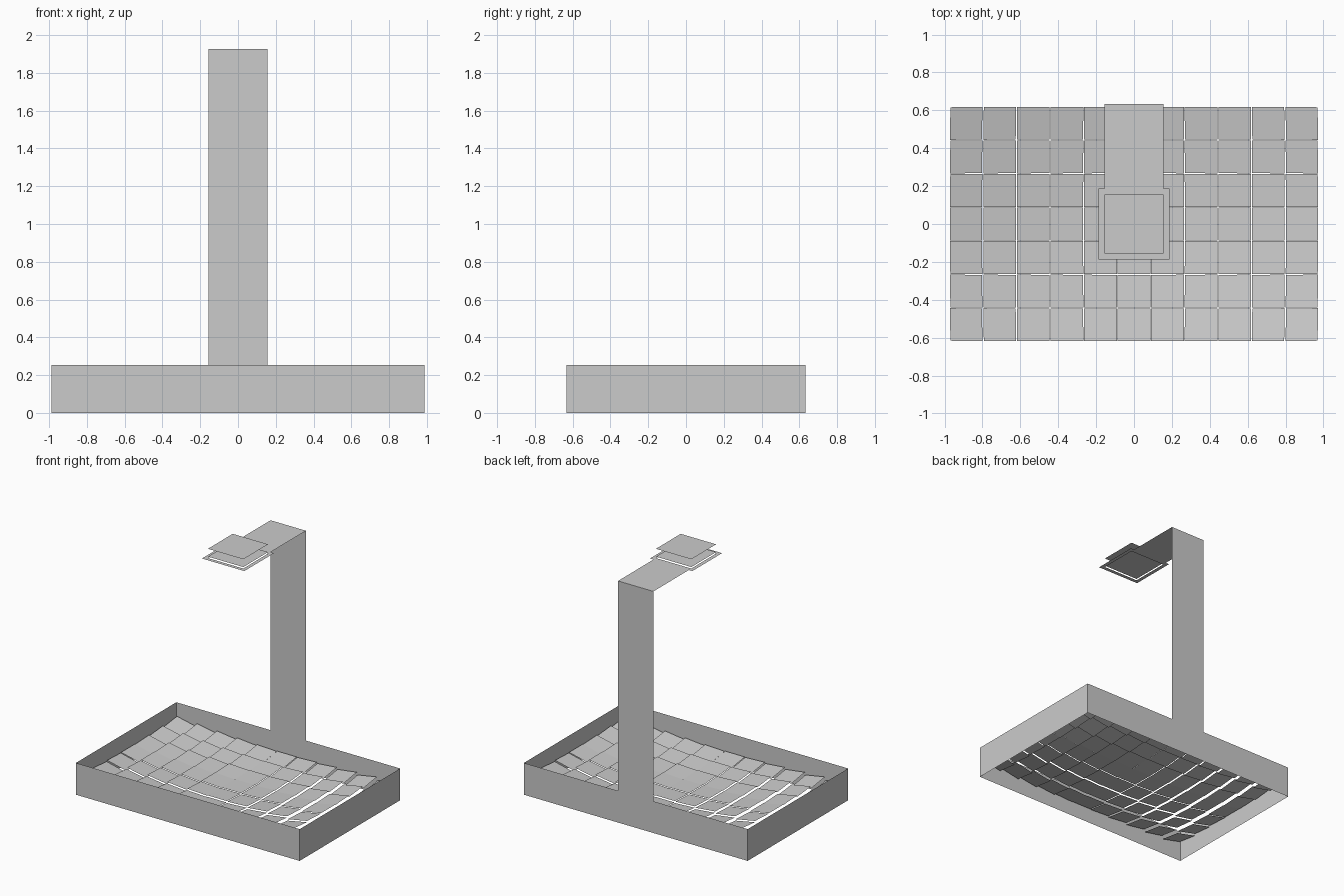
import bpy
import bmesh
from mathutils import Vector

if "Cube" in bpy.data.objects:
    bpy.data.objects.remove(bpy.data.objects["Cube"])

UP = Vector((0, 0, 1))


def mesh_object(name, quads):
    bm = bmesh.new()
    for quad in quads:
        bm.faces.new([bm.verts.new(p) for p in quad])
    bmesh.ops.remove_doubles(bm, verts=bm.verts, dist=1e-5)
    mesh = bpy.data.meshes.new(name)
    bm.to_mesh(mesh)
    bm.free()
    obj = bpy.data.objects.new(name, mesh)
    bpy.context.collection.objects.link(obj)
    return obj


def square(r, z):
    return [Vector(p) for p in ((-r, -r, z), (r, -r, z), (r, r, z), (-r, r, z))]


W, D, H = 0.987, 0.633, 0.253      # frame half width, half depth, height
TOP, ARM = 1.926, 0.156            # arm height and half width
RING = 0.187

# Open box frame made of four thin walls
corners = [(-W, -D), (W, -D), (W, D), (-W, D)]
walls = []
for i in range(4):
    a, b = corners[i], corners[(i + 1) % 4]
    walls.append([(*a, 0), (*b, 0), (*b, H), (*a, H)])
mesh_object("frame_walls", walls)

# Upright panel and arm reaching over the mirrors
mesh_object("upright_panel", [[(ARM, D, H), (-ARM, D, H), (-ARM, D, TOP), (ARM, D, TOP)]])
mesh_object("overhead_arm", [[(-ARM, RING, TOP), (ARM, RING, TOP), (ARM, D, TOP), (-ARM, D, TOP)]])

# Receiver: square ring with two stacked plates
outer, inner = square(RING, TOP), square(ARM, TOP)
mesh_object("receiver_ring", [[outer[i], outer[(i + 1) % 4], inner[(i + 1) % 4], inner[i]]
                              for i in range(4)])
mesh_object("receiver_plate", [square(ARM, TOP + 0.012)])
mesh_object("receiver_cover", [square(ARM, 2.0)])

# Grid of flat mirrors in a shallow bowl, each tilted to reflect to the receiver
PITCH, SIZE = 0.1772, 0.1735
tiles = []
for i in range(-5, 6):
    for j in range(-3, 4):
        x, y = i * PITCH, j * PITCH
        centre = Vector((x, y, 0.09 + 0.03 * (x * x + y * y)))
        aim = (Vector((0, 0, TOP)) - centre).normalized()
        turn = UP.rotation_difference((aim + UP).normalized())
        tiles.append([centre + turn @ p for p in square(SIZE / 2, 0)])
mesh_object("mirror_tiles", tiles)
